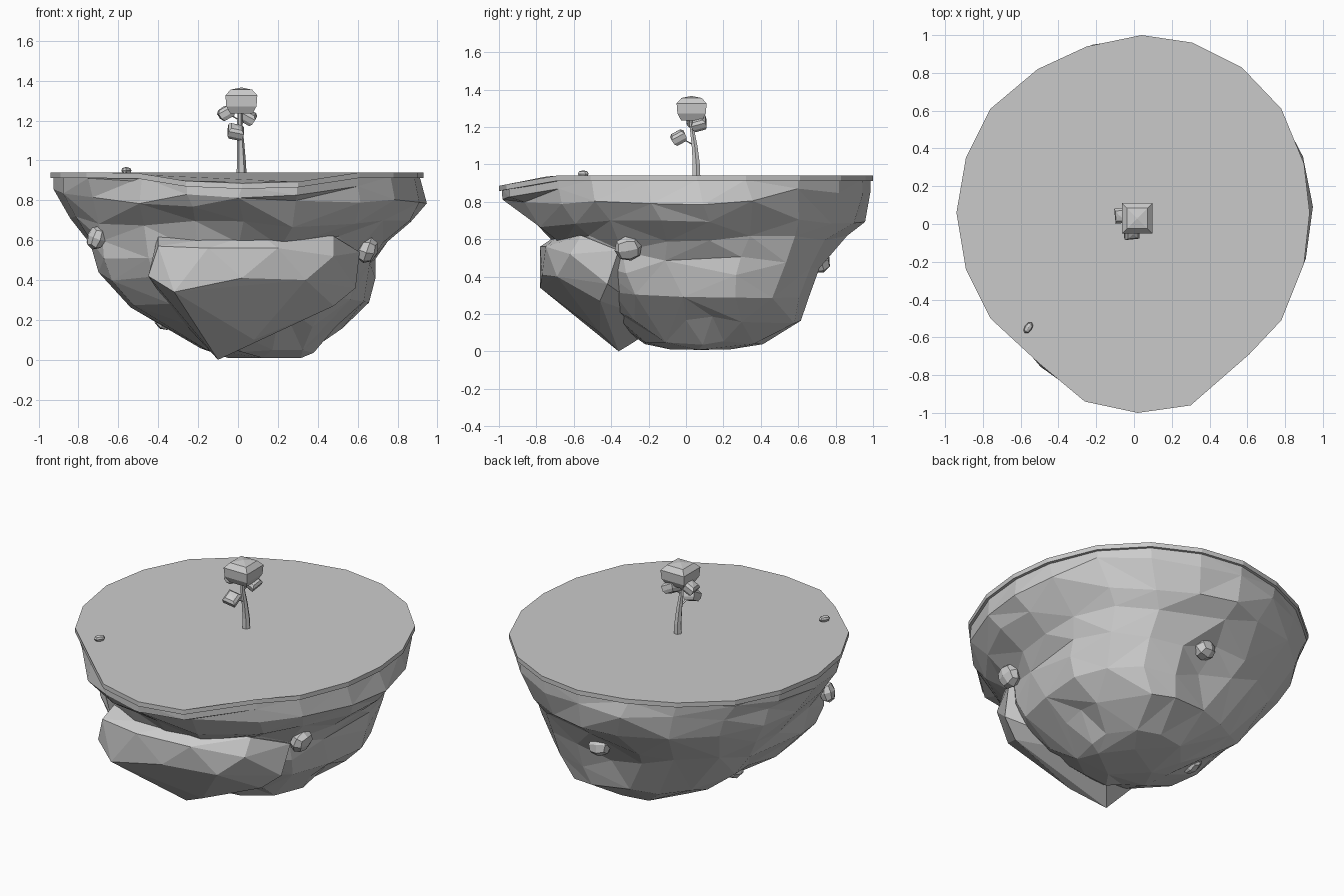
import bpy, bmesh, math, random
from mathutils import Vector, Euler

random.seed(5)
if "Cube" in bpy.data.objects:
    bpy.data.objects.remove(bpy.data.objects["Cube"])

GREY = (0.6, 0.6, 0.6, 1)
stone = bpy.data.materials.new("plain grey")
stone.use_nodes = True
stone.diffuse_color = GREY
stone.node_tree.nodes["Principled BSDF"].inputs["Base Color"].default_value = GREY


def finish(name, bm):
    """Turn a bmesh into a flat-shaded grey object."""
    bmesh.ops.recalc_face_normals(bm, faces=bm.faces)
    mesh = bpy.data.meshes.new(name)
    bm.to_mesh(mesh)
    bm.free()
    mesh.materials.append(stone)
    obj = bpy.data.objects.new(name, mesh)
    bpy.context.collection.objects.link(obj)
    return obj


def loft(name, rings, split=False):
    """Skin closed rings of points, cap both ends, optionally split quads at random."""
    bm = bmesh.new()
    loops = [[bm.verts.new(p) for p in ring] for ring in rings]
    for a, b in zip(loops, loops[1:]):
        n = len(a)
        for i in range(n):
            j = (i + 1) % n
            q = [a[i], a[j], b[j], b[i]]
            if not split:
                bm.faces.new(q)
            else:
                if random.random() < 0.5:
                    q = q[1:] + q[:1]
                bm.faces.new(q[:3])
                bm.faces.new([q[2], q[3], q[0]])
    bm.faces.new(loops[0])
    bm.faces.new(loops[-1])
    return finish(name, bm)


def hull(name, points):
    bm = bmesh.new()
    for p in points:
        bm.verts.new(p)
    res = bmesh.ops.convex_hull(bm, input=bm.verts)
    loose = {v for v in res["geom_interior"] if isinstance(v, bmesh.types.BMVert)}
    bmesh.ops.delete(bm, geom=list(loose), context="VERTS")
    return finish(name, bm)


# Outline of the island seen from above
OUTLINE = [(.04, 1), (.31, .96), (.57, .83), (.78, .61), (.9, .32), (.93, .06),
           (.9, -.21), (.78, -.51), (.61, -.69), (.3, -.96), (.02, -1), (-.26, -.94),
           (-.5, -.74), (-.76, -.5), (-.89, -.24), (-.94, .06), (-.89, .35),
           (-.76, .61), (-.51, .82), (-.25, .94)]


def dip(y):
    """The front edge of the ground sags slightly."""
    return 0.055 * max(0, (-y - 0.72) / 0.28)


def outline(scale, z):
    return [(x * scale, y * scale, z - dip(y * scale)) for x, y in OUTLINE]


# Flat ground slab
loft("ground", [outline(.96, .91), outline(1, .912), outline(1, .94)])

# Rocky underside: each level is z, x min, x max, y min, y max, boxiness
LEVELS = [(.8, -.89, .93, -.91, .97, 0), (.7, -.85, .87, -.8, .94, 0),
          (.6, -.76, .74, -.69, .84, .07), (.5, -.69, .66, -.63, .73, .16),
          (.41, -.63, .65, -.57, .66, .2), (.3, -.53, .62, -.5, .61, .21),
          (.17, -.36, .49, -.36, .58, .2), (.05, -.18, .37, -.22, .4, .1)]
rings = [outline(.985, .92), outline(.985, .87)]
for z, x0, x1, y0, y1, boxy in LEVELS:
    ring = []
    for x, y in OUTLINE:
        angle = math.atan2(y, x)
        corner = math.sin(2 * angle)
        # the left-back and right-front corners are the fullest
        fullness = corner if corner > 0 else -.35 * corner
        k = random.uniform(.985, 1.025) * (1 + boxy * fullness)
        ring.append(((x0 + x1) / 2 + math.cos(angle) * k * (x1 - x0) / 2,
                     (y0 + y1) / 2 + math.sin(angle) * k * (y1 - y0) / 2,
                     z + random.uniform(-.02, .02) - dip(y) * z * .5))
    rings.append(ring)
rings.append([(.13 + x * .19, .08 + y * .15, .01) for x, y in OUTLINE])
cliff = loft("rocky_underside", rings, split=True)
simplify = cliff.modifiers.new("larger facets", "DECIMATE")
simplify.ratio = 0.65

# Bulging rock mass on the front, tapering to a low tip
hull("front_rock_mass", [
    (-.4, -.6, .63), (.1, -.66, .64), (.48, -.56, .62),
    (-.4, -.75, .57), (-.15, -.78, .56), (.2, -.75, .56), (.48, -.62, .52),
    (-.45, -.72, .42), (-.32, -.78, .34), (.02, -.77, .41), (.34, -.69, .4),
    (.59, -.42, .36), (.61, -.36, .54), (.48, -.46, .27),
    (-.2, -.56, .19), (.08, -.46, .1), (-.1, -.36, 0), (-.06, -.31, .03),
    (-.36, -.3, .28), (.1, -.12, .15)])


def boulder(name, place, size, turn=(0, 0, 0)):
    """A rounded, faceted block with the given half sizes."""
    bm = bmesh.new()
    bmesh.ops.create_cube(bm, size=2)
    rot = Euler(turn).to_matrix()
    for v in bm.verts:
        wobble = random.uniform(.95, 1.1)
        v.co = rot @ Vector(c * s * wobble for c, s in zip(v.co, size)) + Vector(place)
    obj = finish(name, bm)
    obj.modifiers.new("rounding", "SUBSURF").levels = 1
    obj.modifiers["rounding"].render_levels = 1


# Boulders stuck in the cliff, and a pebble on the ground
boulder("right_boulder", (-.71, -.36, .61), (.055, .07, .075), (.2, .3, .4))
boulder("left_boulder", (.65, -.31, .55), (.06, .085, .08), (.2, .3, 0))
boulder("back_boulder", (.09, .71, .48), (.08, .07, .075), (.4, .1, .2))
boulder("low_boulder", (-.37, .06, .2), (.06, .08, .06), (.2, .5, .1))
boulder("pebble", (-.56, -.55, .95), (.024, .04, .022), (0, 0, -.6))


def limb(name, path, radii, sides=6):
    """Tapered tube of level rings along a path."""
    loft(name, [[(x + r * math.cos(math.tau * i / sides),
                  y + r * math.sin(math.tau * i / sides), z) for i in range(sides)]
                for (x, y, z), r in zip(path, radii)])


# Leaning trunk and its branches
limb("trunk", [(.018, .055, .93), (.017, .055, 1), (.013, .047, 1.09),
               (.008, .035, 1.17), (.01, .025, 1.26)], (.025, .022, .018, .014, .011))
CLUMPS = {"right_clump": (-.06, .045, 1.24), "left_clump": (.05, .07, 1.22),
          "front_clump": (-.012, -.04, 1.145)}
for name, tip in CLUMPS.items():
    limb(name + "_branch", [(.01, .04, tip[2] - .04), tip], (.008, .006), 5)


def foliage(name, place, half, height, turn=(0, 0, 0)):
    """Square leaf block with a chamfered base and a shallow pyramid top."""
    rot = Euler(turn).to_matrix()
    profile = [(.7, -.5), (.95, -.22), (1, .2), (.68, .42), (.05, .5)]
    loft(name, [[rot @ Vector((sx * k * half, sy * k * half, h * height)) + Vector(place)
                 for sx, sy in ((-1, -1), (1, -1), (1, 1), (-1, 1))] for k, h in profile])


# Crown and the smaller clumps of leaves
foliage("crown", (.017, .03, 1.3), .08, .13)
TURNS = [(0, -.5, .1), (.3, .5, 0), (.5, .2, .1)]
for (name, place), turn in zip(CLUMPS.items(), TURNS):
    foliage(name, place, .04, .065, turn)
